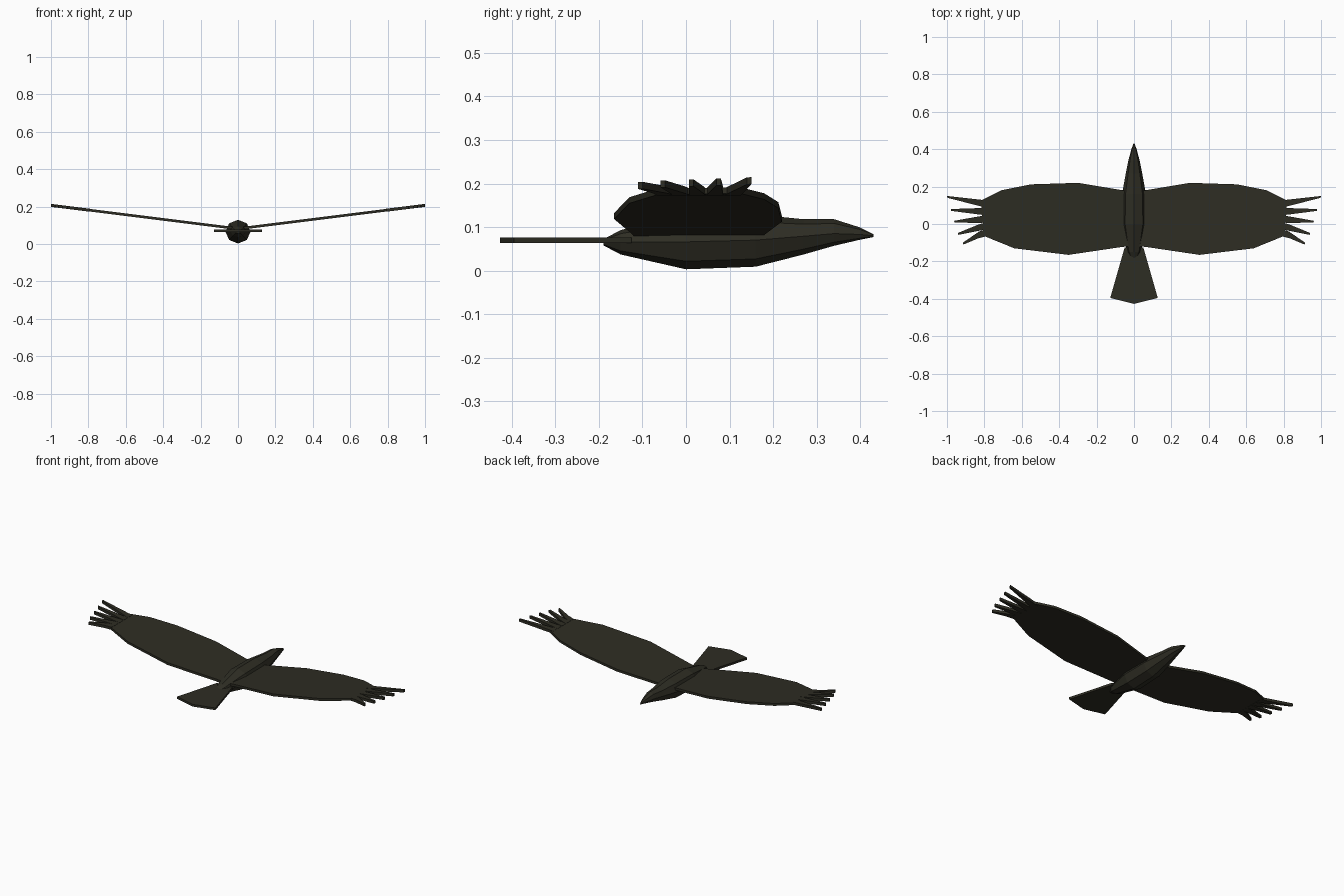
import bpy, bmesh, math

if "Cube" in bpy.data.objects:
    bpy.data.objects.remove(bpy.data.objects["Cube"])

feather = bpy.data.materials.new("dark olive feather")
feather.diffuse_color = (0.027, 0.026, 0.017, 1)
feather.use_nodes = True
feather.node_tree.nodes["Principled BSDF"].inputs["Base Color"].default_value = feather.diffuse_color


def finish(bm, name):
    bmesh.ops.recalc_face_normals(bm, faces=bm.faces)
    mesh = bpy.data.meshes.new(name)
    bm.to_mesh(mesh)
    bm.free()
    mesh.materials.append(feather)
    obj = bpy.data.objects.new(name, mesh)
    bpy.context.collection.objects.link(obj)
    return obj


def slab(name, outline, height, thick):
    """Flat plate from an xy outline; height(x) gives its middle z."""
    bm = bmesh.new()
    low, high = ([bm.verts.new((x, y, height(x) + s * thick / 2)) for x, y in outline]
                 for s in (-1, 1))
    bm.faces.new(low[::-1])
    bm.faces.new(high)
    n = len(outline)
    for i in range(n):
        j = (i + 1) % n
        bm.faces.new((low[i], low[j], high[j], high[i]))
    return finish(bm, name)


# Body: eight-sided rings along y (y, half width, bottom, side ridge, top)
rings = [(-0.19, 0.012, 0.058, 0.065, 0.072),
         (-0.15, 0.038, 0.037, 0.065, 0.093),
         (0.0, 0.067, 0.003, 0.066, 0.129),
         (0.16, 0.064, 0.009, 0.070, 0.129),
         (0.27, 0.044, 0.037, 0.079, 0.118),
         (0.34, 0.030, 0.057, 0.085, 0.118),
         (0.40, 0.014, 0.071, 0.083, 0.099),
         (0.43, 0.003, 0.077, 0.080, 0.084)]
bm = bmesh.new()
loops = []
for y, w, bottom, mid, top in rings:
    loop = []
    for k in range(8):
        a = k * math.pi / 4
        s = math.sin(a)
        z = mid + s * ((top - mid) if s > 0 else (mid - bottom))
        loop.append(bm.verts.new((w * math.cos(a), y, z)))
    loops.append(loop)
for a, b in zip(loops, loops[1:]):
    for k in range(8):
        m = (k + 1) % 8
        bm.faces.new((a[k], a[m], b[m], b[k]))
bm.faces.new(loops[0])
bm.faces.new(loops[-1])
finish(bm, "body")

# Tail fan
slab("tail", [(-0.05, -0.125), (-0.127, -0.395), (0, -0.427), (0.127, -0.395),
              (0.05, -0.125)], lambda x: 0.070, 0.013)

# Wings with raised tips, each with five finger feathers
wing = [(0.03, 0.175), (0.06, 0.18), (0.30, 0.22), (0.55, 0.212), (0.71, 0.18), (0.82, 0.125),
        (0.81, 0.03), (0.80, -0.065), (0.64, -0.13), (0.35, -0.165), (0.06, -0.122), (0.03, -0.12)]
fingers = [(0.105, 1.0, 0.145), (0.065, 0.98, 0.075), (0.025, 0.962, 0.012),
           (-0.012, 0.942, -0.053), (-0.048, 0.915, -0.105)]


def rise(x):
    return 0.089 + (abs(x) - 0.06) * 0.125


for side, label in ((1, "right"), (-1, "left")):
    slab(label + "_wing", [(side * x, y) for x, y in wing], rise, 0.014)
    for i, (root, tip_x, tip_y) in enumerate(fingers):
        pts = [(0.79, root + 0.021), (0.83, root + 0.018 + (tip_y - root) * 0.2),
               (tip_x, tip_y + 0.005), (tip_x - 0.003, tip_y - 0.005),
               (0.83, root - 0.016 + (tip_y - root) * 0.2), (0.79, root - 0.018)]
        slab(f"{label}_finger_feather_{i + 1}", [(side * x, y) for x, y in pts], rise, 0.016)
